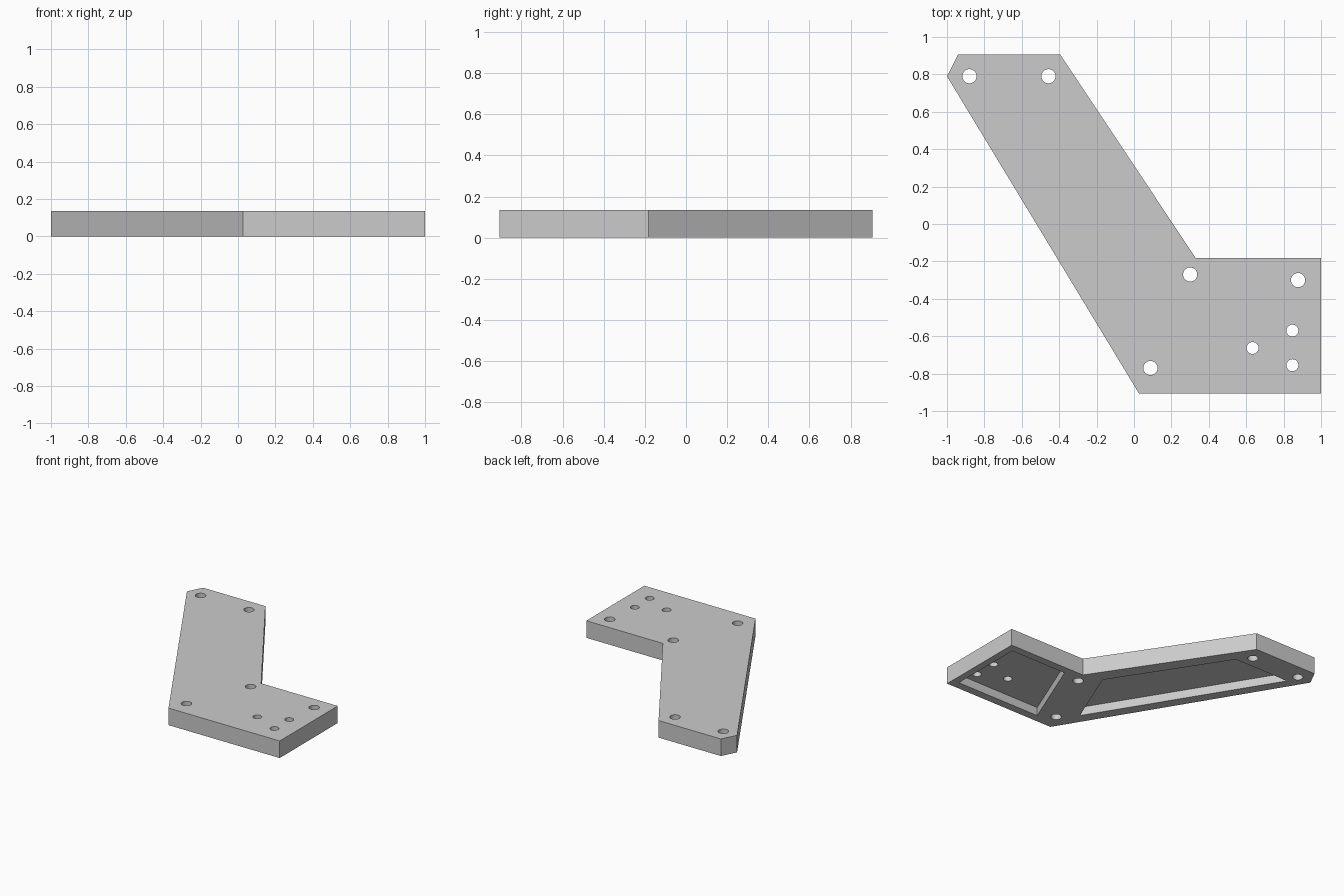
import bpy
import bmesh
from math import radians

cube = bpy.data.objects.get("Cube")
if cube:
    bpy.data.objects.remove(cube, do_unlink=True)

THICK = 0.135
POCKET_DEPTH = 0.067

grey = bpy.data.materials.new("plain grey")
grey.use_nodes = True
grey.diffuse_color = (0.6, 0.6, 0.6, 1)
grey.node_tree.nodes["Principled BSDF"].inputs["Base Color"].default_value = (0.6, 0.6, 0.6, 1)


def prism(name, outline, bottom, top):
    """Extrude a flat outline between two heights."""
    bm = bmesh.new()
    face = bm.faces.new([bm.verts.new((x, y, bottom)) for x, y in outline])
    ext = bmesh.ops.extrude_face_region(bm, geom=[face])["geom"]
    verts = [v for v in ext if isinstance(v, bmesh.types.BMVert)]
    bmesh.ops.translate(bm, verts=verts, vec=(0, 0, top - bottom))
    bmesh.ops.recalc_face_normals(bm, faces=bm.faces)
    mesh = bpy.data.meshes.new(name)
    bm.to_mesh(mesh)
    bm.free()
    mesh.materials.append(grey)
    obj = bpy.data.objects.new(name, mesh)
    bpy.context.collection.objects.link(obj)
    return obj


def cut(target, cutter):
    """Subtract the cutter from the target and discard it."""
    bpy.ops.object.select_all(action="DESELECT")
    target.select_set(True)
    bpy.context.view_layer.objects.active = target
    mod = target.modifiers.new("cut", "BOOLEAN")
    mod.operation = "DIFFERENCE"
    mod.solver = "EXACT"
    mod.object = cutter
    bpy.ops.object.modifier_apply(modifier=mod.name)
    bpy.data.objects.remove(cutter, do_unlink=True)


# Angled plate: slanted arm joined to a rectangular foot
plate = prism("bracket_plate", [
    (-1, 0.79), (-0.94, 0.907), (-0.395, 0.907), (0.33, -0.182),
    (1, -0.182), (1, -0.907), (0.027, -0.907)], 0, THICK)

# Shallow pockets in the underside
foot_pocket = [(0.943, -0.244), (0.45, -0.244), (0.205, -0.843), (0.943, -0.843)]
arm_pocket = [(-0.855, 0.7), (-0.373, 0.7), (0.175, -0.145), (-0.03, -0.645)]
for outline in (foot_pocket, arm_pocket):
    cut(plate, prism("pocket_cutter", outline, -0.1, POCKET_DEPTH))

# Through holes: large mounting holes and a triangle of small ones
large = [(-0.88, 0.79), (-0.457, 0.79), (0.3, -0.27), (0.877, -0.3), (0.088, -0.77)]
small = [(0.847, -0.57), (0.634, -0.663), (0.847, -0.755)]
for centres, radius in ((large, 0.038), (small, 0.032)):
    for x, y in centres:
        bpy.ops.mesh.primitive_cylinder_add(vertices=32, radius=radius, depth=1, location=(x, y, 0))
        drill = bpy.context.object
        drill.data.materials.append(grey)
        cut(plate, drill)

# Smooth hole walls, crisp plate edges
bpy.ops.object.select_all(action="DESELECT")
plate.select_set(True)
bpy.context.view_layer.objects.active = plate
bpy.ops.object.shade_smooth_by_angle(angle=radians(25))
